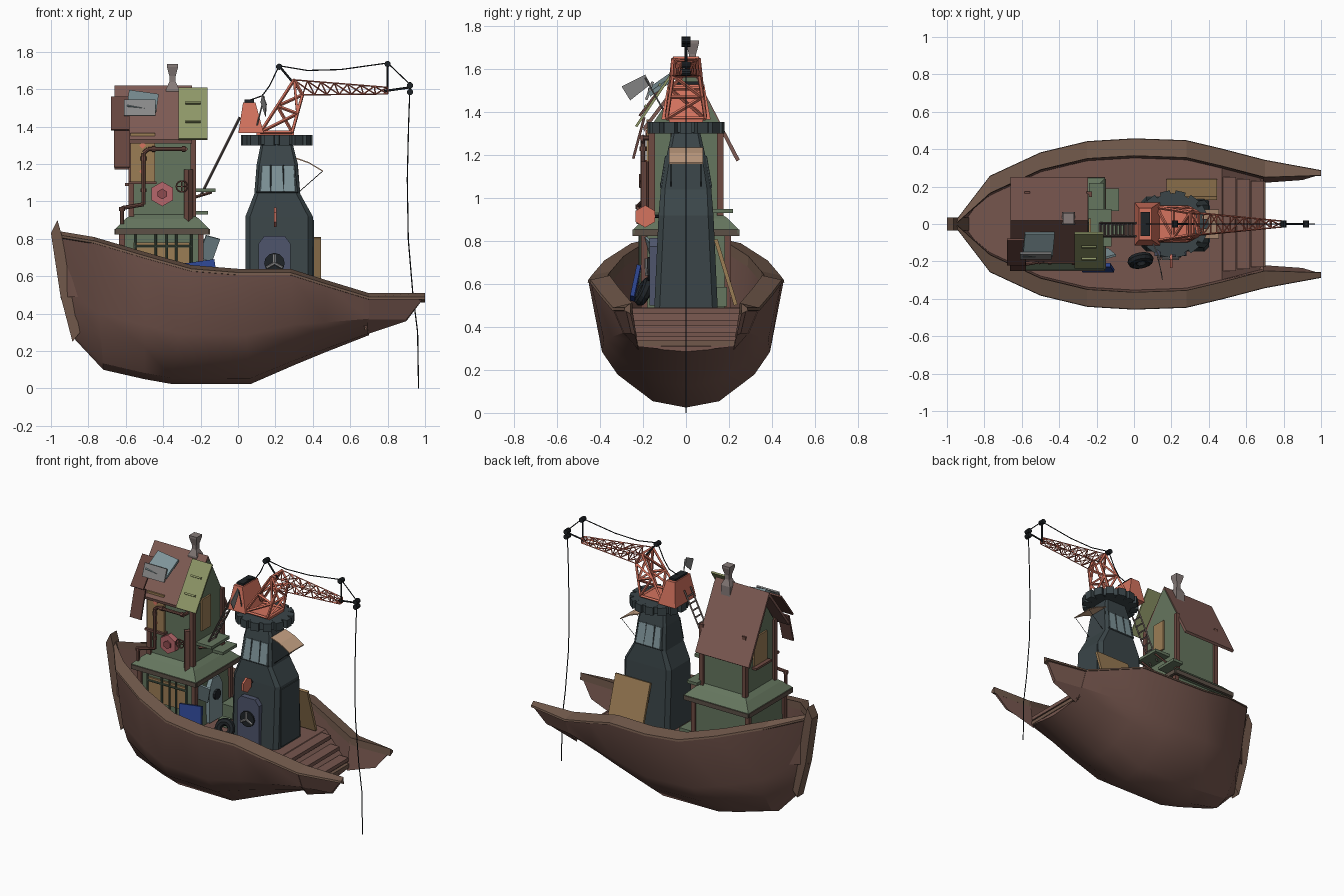
import bpy, bmesh, math
from mathutils import Vector, Euler, Matrix

if "Cube" in bpy.data.objects:
    bpy.data.objects.remove(bpy.data.objects["Cube"])

BROWN, RIM, DARK, GLASS, ORANGE = "75574f", "70594c", "3d474a", "7d9297", "d4735f"
BLACK, GREEN, ROOF, OLIVE, TAN = "24282b", "65755f", "7d5b54", "8d9567", "9a7c56"
PIPE, DOOR, BLUE, GREY, PINK = "6e4c44", "50566c", "30468e", "888888", "b5666a"


def mat(h):
    m = bpy.data.materials.get(h) or bpy.data.materials.new(h)
    m.diffuse_color = [(int(h[i:i + 2], 16) / 255) ** 2.2 for i in (0, 2, 4)] + [1]
    m.use_nodes = True
    m.node_tree.nodes["Principled BSDF"].inputs["Base Color"].default_value = m.diffuse_color
    return m


def finish(name, bm, col, smooth=None):
    bmesh.ops.recalc_face_normals(bm, faces=bm.faces)
    me = bpy.data.meshes.new(name)
    bm.to_mesh(me)
    bm.free()
    ob = bpy.data.objects.new(name, me)
    bpy.context.collection.objects.link(ob)
    me.materials.append(mat(col))
    if smooth:
        bpy.ops.object.select_all(action='DESELECT')
        ob.select_set(True)
        bpy.context.view_layer.objects.active = ob
        bpy.ops.object.shade_smooth_by_angle(angle=math.radians(smooth))
    return ob


def loft(name, rings, col, smooth=None, mirror=False):
    bm = bmesh.new()
    for s in ((1, -1) if mirror else (1,)):
        vs = [[bm.verts.new((p[0], p[1] * s, p[2])) for p in r] for r in rings]
        n = len(vs[0])
        for a, b in zip(vs, vs[1:]):
            for i in range(n):
                bm.faces.new((a[i], a[(i + 1) % n], b[(i + 1) % n], b[i]))
        bm.faces.new(vs[0])
        bm.faces.new(vs[-1][::-1])
    return finish(name, bm, col, smooth)


def ring(cx, cy, hx, hy, z, c=0.0):
    if not c:
        return [(cx + a * hx, cy + b * hy, z) for a, b in ((1, 1), (-1, 1), (-1, -1), (1, -1))]
    pts = [(hx, hy - c), (hx - c, hy), (c - hx, hy), (-hx, hy - c),
           (-hx, c - hy), (c - hx, -hy), (hx - c, -hy), (hx, c - hy)]
    return [(cx + a, cy + b, z) for a, b in pts]


def boxes(name, items, col):
    # each item: centre, size, optional rotation in degrees
    bm = bmesh.new()
    for it in items:
        rot = Euler([math.radians(a) for a in (it[2] if len(it) > 2 else (0, 0, 0))])
        m = Matrix.LocRotScale(Vector(it[0]), rot.to_quaternion(), Vector(it[1]))
        bmesh.ops.create_cube(bm, size=1, matrix=m)
    return finish(name, bm, col)


def rods(name, pairs, r, col, n=6, smooth=None):
    bm = bmesh.new()
    for a, b in pairs:
        a, b = Vector(a), Vector(b)
        d = b - a
        m = Matrix.LocRotScale((a + b) / 2, d.to_track_quat('Z', 'Y'), None)
        bmesh.ops.create_cone(bm, cap_ends=True, segments=n, radius1=r, radius2=r, depth=d.length, matrix=m)
    return finish(name, bm, col, smooth)


def path(pts):
    return list(zip(pts, pts[1:]))


# Hull: rim x, bottom x, half width, rim z, bottom z
ST = [(-.95, -.87, .02, .815, .26), (-.77, -.72, .255, .785, .1), (-.5, -.5, .38, .705, .05),
      (-.25, -.36, .44, .635, .025), (0, .07, .455, .615, .025), (.28, .3, .445, .615, .125),
      (.47, .47, .40, .555, .195), (.7, .7, .34, .485, .285)]
SEC = [(0, 0), (.34, .05), (.70, .26), (.86, .44), (1, 1)]
rings = []
for xr, xb, w, zr, zb in ST:
    wi = max(w - .09, .005)
    half = [(xb + (xr - xb) * f, w * u, zb + (zr - zb) * f) for u, f in SEC]
    half += [(xr, wi, zr), (xr, max(wi - .012, .003), .31 if xr > .6 else .49)]
    rings.append(half + [(x, -y, z) for x, y, z in half[:0:-1]])
loft("hull", rings, BROWN, 28)
# Rim band and the two stern wings
rim = []
for x, w, z, t in [(s[0], s[2], s[3], .09) for s in ST] + [(1, .285, .485, .025)]:
    wi = max(w - t, .004)
    rim.append([(x, w + .003, z - .008), (x, w, z + .005), (x, wi, z + .025), (x, wi - .003, z - .025)])
loft("rim", rim, RIM, mirror=True)
loft("stern_wing", [[(.69, .338, .485), (.69, .29, .37), (.69, .22, .29), (.69, .25, .485)],
                    [(.99, .28, .48), (.9, .255, .37), (.9, .235, .36), (.99, .262, .48)]], BROWN, mirror=True)
stem = [(-1, .83), (-.965, .9), (-.945, .83), (-.845, .3), (-.885, .25), (-.95, .5)]
loft("stem_post", [[(x, y, z) for x, z in stem] for y in (-.035, .035)], RIM)
boxes("stern_steps", [((.51 + .075 * i, 0, .475 - .055 * i), (.07, .5 - .02 * i, .025)) for i in range(3)], BROWN)
boxes("ramp_sill", [((.69, 0, .325), (.025, .46, .025))], RIM)

# Crane tower
T = [(.22, .18, .148, .48, .025), (.22, .18, .128, .92, .025), (.21, .123, .118, 1.04, .02),
     (.21, .11, .09, 1.2, .016), (.207, .085, .065, 1.31, .012)]
loft("tower", [ring(cx, 0, hx, hy, z, c) for cx, hx, hy, z, c in T], DARK)
loft("tower_windows", [ring(.213, 0, .112, .119, 1.055, .02), ring(.213, 0, .10, .094, 1.19, .016)], GLASS)
mull = []
for s in (-1, 1):
    for a, b in ((.105, .115), (.175, .175), (.245, .24), (.315, .30)):
        mull.append(((a, s * .117, 1.05), (b, s * .093, 1.195)))
    mull += [((.327, s * .095, 1.05), (.315, s * .075, 1.195)), ((.10, s * .117, 1.05), (.32, s * .117, 1.05))]
rods("window_frames", mull, .005, DARK, 4)
boxes("tower_side_panel", [((.401, 0, .70), (.008, .2, .4))], DARK)
rods("turntable", [((.207, 0, 1.305), (.207, 0, 1.355))], .165, DARK, 16)
boxes("turntable_teeth", [((.207 + .165 * math.cos(a), .165 * math.sin(a) * .93, 1.328), (.05, .055, .055),
      (0, 0, math.degrees(a))) for a in [math.tau * i / 14 for i in range(14)]], DARK)
# Arched tower door with hand wheel
arch = [(.11, .5), (.28, .5), (.28, .775), (.25, .815), (.14, .815), (.11, .775)]
loft("tower_door", [[(x, y, z) for x, z in arch] for y in (-.17, -.12)], DOOR)
rods("door_disc", [((.195, -.18, .67), (.195, -.165, .67))], .055, BLACK, 12)
rods("door_wheel", [((.195, -.185, .67), (.195 + .05 * math.cos(a), -.185, .67 + .05 * math.sin(a)))
     for a in (math.pi / 2, math.pi * 7 / 6, math.pi * 11 / 6)], .008, GREY)
rods("hex_sign", [((.193, -.19, .915), (.207, -.19, .915))], .052, ORANGE)
rods("hex_sign_bracket", [((.2, -.12, .915), (.2, -.19, .915))], .008, BLACK)
boxes("leaning_board", [((.31, .185, .655), (.27, .018, .32), (17, 0, 0))], TAN)
# Window awning with stays
aw = [(.31, 1.235), (.38, 1.21), (.455, 1.165), (.455, 1.158), (.38, 1.203), (.31, 1.228)]
loft("tower_awning", [[(x, y, z) for x, z in aw] for y in (-.078, .078)], "c4a083")
rods("awning_stays", [((.45, s * .07, 1.16), (.325, s * .07, 1.05)) for s in (-1, 1)], .002, BLACK, 4)
bpy.ops.mesh.primitive_torus_add(location=(.035, -.195, .565), rotation=(1.1, .4, 0), major_radius=.045,
                                 minor_radius=.026, major_segments=16, minor_segments=8)
coil = bpy.context.object
coil.name = "rope_coil"
coil.data.materials.append(mat(BLACK))

# Crane cab, mast and lattice boom
loft("crane_cab", [ring(.07, 0, .068, .115, 1.365), ring(.06, 0, .033, .085, 1.53)], ORANGE)
boxes("cab_cap", [((.06, 0, 1.533), (.05, .13, .022))], BLACK)
boxes("crane_base", [((.2, 0, 1.36), (.2, .16, .015))], ORANGE)


def section(x1, z1, x2, z2, w):
    return [Vector(p) for p in ((x1, -w, z1), (x1, w, z1), (x2, w, z2), (x2, -w, z2))]


def truss(secs):
    out = [(s[i], s[(i + 1) % 4]) for s in secs for i in range(4)]
    for k, (a, b) in enumerate(zip(secs, secs[1:])):
        for i in range(4):
            j = (i + 1) % 4
            out += [(a[i], b[i]), (a[i], b[j]) if k % 2 else (a[j], b[i])]
    return out


foot, knee, tip = section(.12, 1.37, .29, 1.37, .09), section(.30, 1.65, .345, 1.57, .06), section(.8, 1.61, .8, 1.575, .015)
mid = [a.lerp(b, .5) for a, b in zip(foot, knee)]
rods("crane_mast", truss([foot, mid, knee]), .009, ORANGE, 4)
rods("crane_boom", truss([[a.lerp(b, i / 7) for a, b in zip(knee, tip)] for i in range(8)]), .0038, ORANGE, 4)
rods("boom_spar", [((.78, 0, 1.59), (.92, 0, 1.61)), ((.8, 0, 1.58), (.8, 0, 1.745)),
                   ((.315, 0, 1.61), (.22, 0, 1.725)), ((.92, 0, 1.64), (.92, 0, 1.57))], .006, BLACK)
rods("pulleys", [((x, -.02, z), (x, .02, z)) for x, z in ((.92, 1.62), (.92, 1.585), (.8, 1.735), (.22, 1.72))],
     .017, BLACK, 10)
cable = [(.06, 1.54), (.13, 1.565), (.17, 1.62), (.22, 1.725), (.37, 1.70), (.55, 1.705), (.8, 1.74), (.92, 1.625),
         (.912, 1.4), (.905, 1.1), (.91, .8), (.935, .5), (.96, .3), (.965, 0)]
rods("cable", path([(x, 0, z) for x, z in cable]), .0035, BLACK, 5)
rods("flag_pole", [((.1, -.1, 1.4), (.14, -.19, 1.56))], .004, GREY)
loft("flag", [[(.13 + d, -.19, 1.575), (.15 + d, -.3, 1.52), (.145 + d, -.26, 1.455), (.12 + d, -.165, 1.53)]
              for d in (0, .004)], GREY)

# Deck house: lower storey, skirt roof, upper storey with gable
loft("lower_house", [ring(-.41, 0, .215, .195, .48), ring(-.41, 0, .205, .195, .86)], GREEN)
loft("skirt_roof", [ring(-.405, 0, .25, .245, .835), ring(-.405, 0, .25, .245, .855),
                    ring(-.405, 0, .2, .195, .905), ring(-.405, 0, .165, .16, .93)], GREEN)
boxes("skirt_trim", [((-.405, s * .24, .838), (.5, .02, .03)) for s in (-1, 1)] +
      [((-.405 + s * .245, 0, .838), (.02, .48, .03)) for s in (-1, 1)], "5c5148")
loft("upper_house", [ring(-.405, 0, .165, .16, .9), ring(-.405, 0, .165, .16, 1.34),
                     ring(-.405, .02, .165, .01, 1.59)], GREEN)
boxes("corner_posts", [((-.405 + a * .165, b * .16, 1.13), (.03, .03, .43)) for a in (-1, 1) for b in (-1, 1)] +
      [((-.41 + a * .21, b * .195, .67), (.03, .03, .36)) for a in (-1, 1) for b in (-1, 1)], PIPE)
gable = [(-.2, 1.33), (.02, 1.62), (.25, 1.18), (.235, 1.17), (.02, 1.59), (-.195, 1.31)]
loft("main_roof", [[(x, y, z) for y, z in gable] for x in (-.66, -.245)], ROOF)
PITCH = (52.8, 0, 0)
boxes("olive_awning", [((-.24, -.14, 1.47), (.155, .33, .012), (56, 0, 0))], OLIVE)
boxes("olive_battens", [((-.24, -.155 + d * .55, 1.478 + d * .83), (.08, .012, .012), (56, 0, 0))
                        for d in (-.06, .06)], OLIVE)
boxes("roof_patches", [((-.63, -.15, 1.47), (.1, .22, .012), PITCH), ((-.62, -.22, 1.28), (.085, .2, .012), (75, 0, 0))],
      "664640")
boxes("skylight", [((-.51, -.11, 1.535), (.16, .15, .02), (35, 8, 0))], GLASS)
boxes("skylight_flap", [((-.525, -.17, 1.5), (.17, .09, .012), (70, 0, 0))], GREY)
loft("chimney", [ring(-.35, .03, s, s, z) for s, z in ((.035, 1.52), (.035, 1.60), (.017, 1.64), (.017, 1.67),
                                                      (.03, 1.72), (.03, 1.735))], "857a78")

# Shutters, windows and doors of the house
boxes("shutters", [((-.51, -.175, 1.235), (.13, .018, .26)), ((-.41, -.205, .70), (.3, .012, .16)),
                   ((-.575, 0, 1.2), (.012, .14, .2)), ((-.235, -.02, 1.24), (.012, .1, .22))], TAN)
boxes("shutter_diamonds", [((-.51, -.186, z), (.025, .006, .025), (0, 45, 0)) for z in (1.16, 1.3)], ORANGE)
boxes("window_sills", [((-.51, -.18, 1.1), (.15, .04, .015)), ((-.585, 0, 1.09), (.04, .17, .015))], PIPE)
door = [(-.07, .5), (.07, .5), (.07, .74), (.035, .8), (-.035, .8), (-.07, .74)]
loft("house_door", [[(x, y, z) for y, z in door] for x in (-.2, -.17)], GLASS)
rods("house_door_wheel", [((-.17, 0, .68), (-.155, 0, .68))], .035, BLACK, 10)
boxes("open_hatch", [((-.155, -.16, .75), (.08, .012, .13), (20, 15, 15))], GLASS)
boxes("balcony", [((-.19, -.02, 1.06), (.14, .2, .02)), ((-.2, .14, .94), (.08, .16, .02))], GREEN)
rods("balcony_braces", [((-.24, y, 1.02), (-.14, y, 1.05)) for y in (-.09, .05)], .008, PIPE, 4)
# Ladder from balcony to crane
L0, L1 = Vector((-.2, -.03, 1.03)), Vector((.01, -.03, 1.45))
side = Vector((0, .035, 0))
rods("ladder", [(L0 + s * side, L1 + s * side) for s in (-1, 1)] +
     [(L0.lerp(L1, i / 10) - side, L0.lerp(L1, i / 10) + side) for i in range(1, 10)], .007, "5d5350", 4)

# Pipes, valve and hex plate on the house front
main = [(-.62, -.22, .88), (-.62, -.22, .965), (-.505, -.2, .985), (-.505, -.2, 1.26), (-.48, -.2, 1.28),
        (-.28, -.2, 1.28), (-.28, -.16, 1.28)]
rods("main_pipe", path(main), .011, PIPE, 8, 40)
rods("pipe_flanges", [((-.505, -.2, z), (-.505, -.2, z + .02)) for z in (1.05, 1.22)] +
     [((x, -.2, 1.28), (x + .02, -.2, 1.28)) for x in (-.46, -.3)] + [((-.62, -.22, .95), (-.62, -.22, .97))], .016, PIPE, 8)
rods("front_pipes", [((x, -.215, .52), (x, -.215, .83)) for x in (-.55, -.44, -.38, -.33, -.25)] +
     [((-.55, -.215, .76), (-.25, -.215, .76))], .007, "4b5a4b", 8, 40)
rods("brown_duct", [((-.265, -.185, .83), (-.265, -.185, 1.17))], .024, PIPE, 4)
rods("hex_plate", [((-.405, -.20, 1.04), (-.405, -.16, 1.04))], .066, PINK)
rods("hex_plate_hub", [((-.405, -.21, 1.04), (-.405, -.19, 1.04))], .028, "8c4c50")
bpy.ops.mesh.primitive_torus_add(location=(-.3, -.215, 1.08), rotation=(math.pi / 2, 0, 0), major_radius=.03,
                                 minor_radius=.004, major_segments=14, minor_segments=6)
valve = bpy.context.object
valve.name = "valve_wheel"
valve.data.materials.append(mat(PIPE))
rods("valve_spokes", [((-.33, -.215, 1.08), (-.27, -.215, 1.08)), ((-.3, -.215, 1.05), (-.3, -.215, 1.11)),
                      ((-.3, -.16, 1.08), (-.3, -.22, 1.08))], .004, PIPE)
# Deck clutter
boxes("blue_panel", [((-.2, -.235, .605), (.17, .02, .15), (-12, -8, 0))], BLUE)
boxes("deck_crates", [((-.13, .13, .54), (.1, .12, .09)), ((-.08, -.03, .52), (.07, .05, .05))], GREEN)
